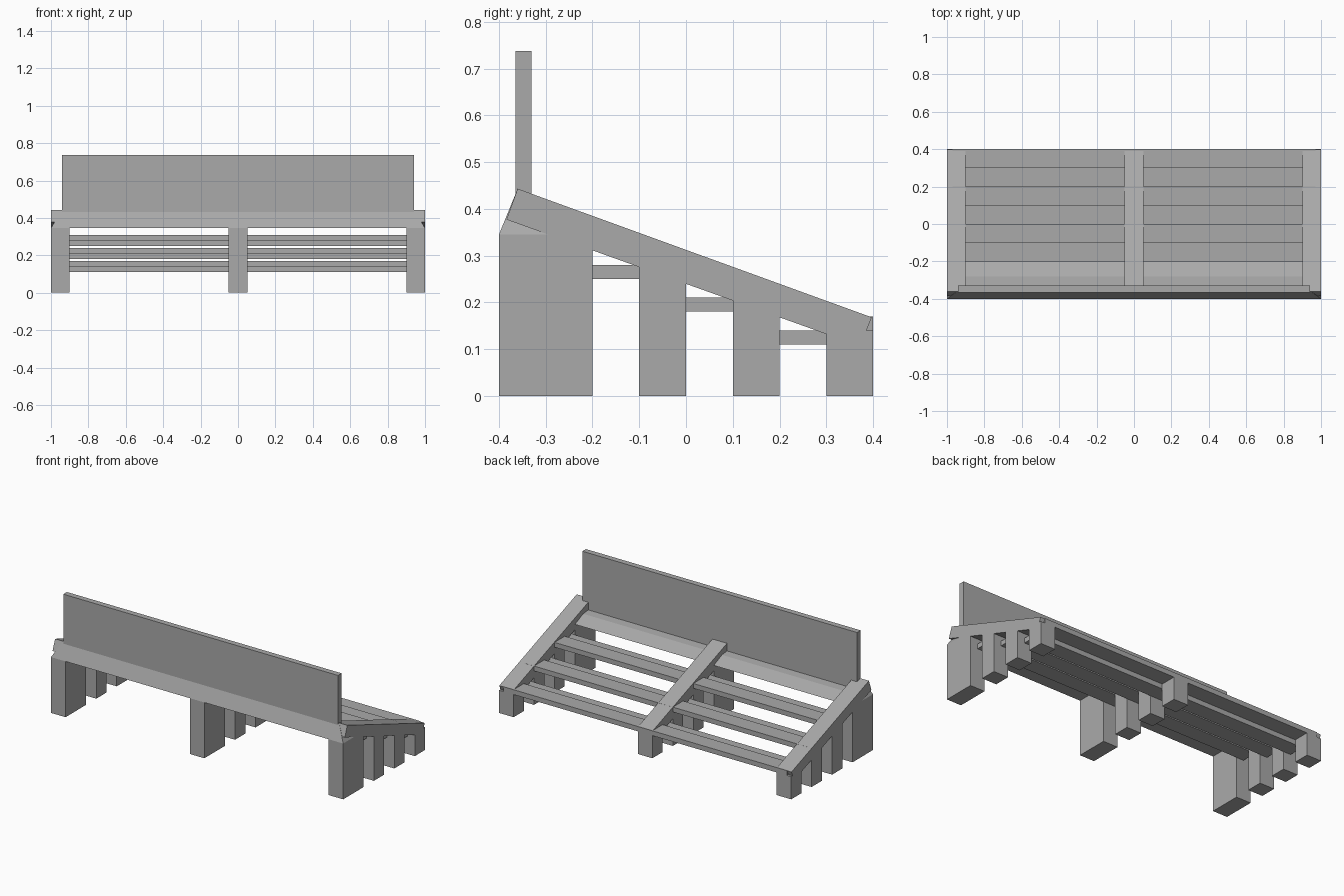
import bpy
import bmesh

cube = bpy.data.objects.get("Cube")
if cube:
    bpy.data.objects.remove(cube)

grey = bpy.data.materials.new("plain_grey")
grey.use_nodes = True
colour = (0.4, 0.4, 0.4, 1)
grey.diffuse_color = colour
grey.node_tree.nodes["Principled BSDF"].inputs["Base Color"].default_value = colour


def prism(name, profile, x0, x1, taper=None):
    """Extrude a (y, z) profile along x; taper(z) pulls the ends inward."""
    bm = bmesh.new()
    rings = []
    for x, sign in ((x0, 1), (x1, -1)):
        rings.append([bm.verts.new((x + sign * (taper(z) if taper else 0), y, z))
                      for y, z in profile])
    a, b = rings
    n = len(profile)
    bm.faces.new(a)
    bm.faces.new(b[::-1])
    for i in range(n):
        j = (i + 1) % n
        bm.faces.new((a[i], b[i], b[j], a[j]))
    bmesh.ops.recalc_face_normals(bm, faces=bm.faces)
    mesh = bpy.data.meshes.new(name)
    bm.to_mesh(mesh)
    bm.free()
    mesh.materials.append(grey)
    obj = bpy.data.objects.new(name, mesh)
    bpy.context.collection.objects.link(obj)
    return obj


def box(name, x0, x1, y0, y1, z0, z1):
    return prism(name, [(y0, z0), (y1, z0), (y1, z1), (y0, z1)], x0, x1)


# Three rows of posts, each with a sloped beam on top
posts = [(-0.4, -0.2, 0.345), (-0.1, 0, 0.28), (0.1, 0.2, 0.21), (0.3, 0.4, 0.14)]
beam = [(-0.36, 0.443), (0.397, 0.168), (0.373, 0.106), (-0.384, 0.377)]
for side, x in (("right", -0.95), ("middle", 0), ("left", 0.95)):
    for i, (y0, y1, top) in enumerate(posts):
        box(f"{side}_post_{i + 1}", x - 0.05, x + 0.05, y0, y1, 0, top)
    prism(f"{side}_beam", beam, x - 0.05, x + 0.05)

# Slats: one on each row of posts, one lower between the rows
for i, (y0, y1, top) in enumerate(posts[1:]):
    box(f"upper_slat_{i + 1}", -0.97, 0.97, y0, y1, top, top + 0.03)
    box(f"lower_slat_{i + 1}", -0.95, 0.95, y0 - 0.1, y0, top - 0.03, top)

# Sloped front board with tapered ends
board = [(-0.4, 0.345), (-0.36, 0.443), (-0.33, 0.432),
         (-0.33, 0.385), (-0.28, 0.38), (-0.2, 0.345)]
prism("front_board", board, -1, 1, taper=lambda z: (z - 0.345) * 0.57)

# Upright panel
box("back_panel", -0.94, 0.94, -0.365, -0.33, 0.4, 0.737)
